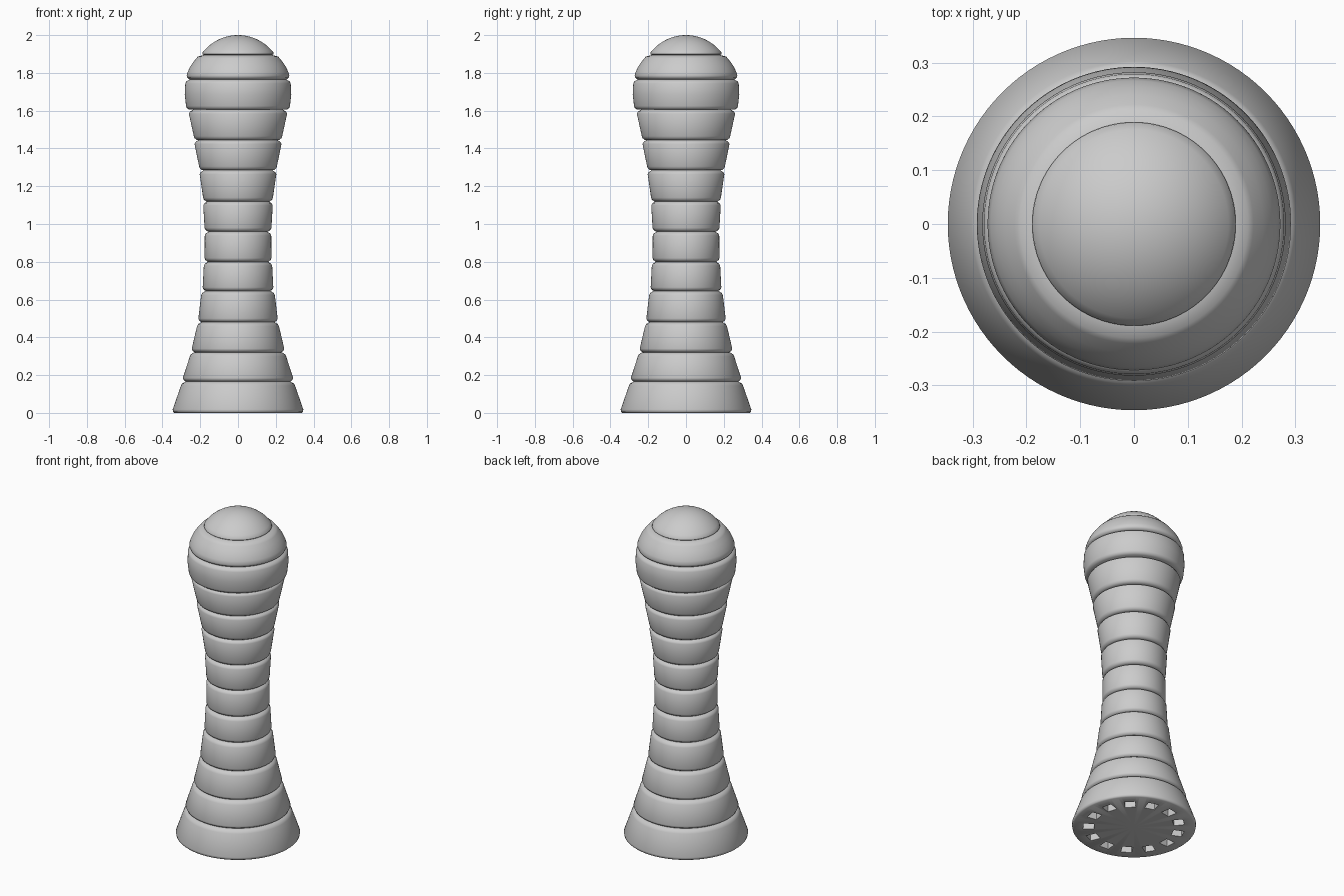
import bpy, bmesh, math
from mathutils import Matrix, Vector

cube = bpy.data.objects.get("Cube")
if cube:
    bpy.data.objects.remove(cube, do_unlink=True)

grey = bpy.data.materials.new("light_grey")
grey.use_nodes = True
grey.diffuse_color = (0.6, 0.6, 0.6, 1)
grey.node_tree.nodes["Principled BSDF"].inputs["Base Color"].default_value = (0.6, 0.6, 0.6, 1)


def add_object(name, bm):
    mesh = bpy.data.meshes.new(name)
    bmesh.ops.recalc_face_normals(bm, faces=bm.faces)
    bm.to_mesh(mesh)
    bm.free()
    mesh.materials.append(grey)
    obj = bpy.data.objects.new(name, mesh)
    bpy.context.collection.objects.link(obj)
    return obj


def smooth(obj):
    bpy.ops.object.select_all(action="DESELECT")
    obj.select_set(True)
    bpy.context.view_layer.objects.active = obj
    bpy.ops.object.shade_smooth_by_angle(angle=math.radians(45))


def lathe(name, profile, steps=104):
    """Revolve (radius, height) points into a closed solid."""
    bm = bmesh.new()
    points = [(0, profile[0][1])] + profile
    if profile[-1][0] > 0:
        points.append((0, profile[-1][1]))
    verts = [bm.verts.new((r, 0, z)) for r, z in points]
    edges = [bm.edges.new(pair) for pair in zip(verts, verts[1:])]
    bmesh.ops.spin(bm, geom=verts + edges, cent=(0, 0, 0), axis=(0, 0, 1),
                   angle=math.tau, steps=steps)
    bmesh.ops.remove_doubles(bm, verts=bm.verts, dist=1e-5)
    return add_object(name, bm)


def rounded_bottom(r, z):
    return [(r - 0.017, z), (r - 0.004, z + 0.009), (r, z + 0.02)]


def rounded_top(r, z):
    return [(r, z - 0.021), (r - 0.006, z - 0.01), (r - 0.022, z)]


# Flared foot with a ring of square sockets underneath
foot = lathe("base_ring", [(0.337, 0), (0.344, 0.006), (0.346, 0.018)] + rounded_top(0.302, 0.165))
bm = bmesh.new()
sockets = 13
for i in range(sockets):
    turn = Matrix.Rotation(math.radians(45) + math.tau * i / sockets, 4, "Z")
    place = Matrix.Translation(Vector((0.253, 0, 0.03)))
    size = Matrix.Diagonal((0.06, 0.06, 0.14, 1))
    bmesh.ops.create_cube(bm, size=1, matrix=turn @ place @ size)
cutter = add_object("socket_cutter", bm)
cutter.hide_render = True
cut = foot.modifiers.new("sockets", "BOOLEAN")
cut.object = cutter
cut.solver = "EXACT"
bpy.context.view_layer.objects.active = foot
bpy.ops.object.modifier_apply(modifier=cut.name)
bpy.data.objects.remove(cutter, do_unlink=True)
smooth(foot)

# Stacked body rings: boundary heights, then bottom and top radii
heights = [0.165, 0.32, 0.48, 0.645, 0.80, 0.96, 1.12, 1.285, 1.445, 1.605, 1.765]
radii = [(0.292, 0.255), (0.245, 0.217), (0.21, 0.195), (0.187, 0.181), (0.177, 0.176),
         (0.177, 0.184), (0.185, 0.203), (0.206, 0.23), (0.234, 0.26), (0.275, 0.279)]
for i, (low, high) in enumerate(radii):
    profile = rounded_bottom(low, heights[i])
    if i == len(radii) - 1:
        profile.append((0.282, 1.685))
    smooth(lathe(f"body_ring_{i + 1}", profile + rounded_top(high, heights[i + 1])))

# Rounded shoulder
smooth(lathe("shoulder", rounded_bottom(0.272, 1.765) + [
    (0.266, 1.805), (0.255, 1.83), (0.24, 1.853), (0.222, 1.876), (0.212, 1.887), (0.18, 1.895)]))

# Dome cap
ball, centre = 0.2375, 1.7625
start = math.asin(0.187 / ball)
cap = [(0.18, 1.893), (0.189, 1.9)]
cap += [(ball * math.sin(start * (1 - k / 12)), centre + ball * math.cos(start * (1 - k / 12)))
        for k in range(13)]
cap[-1] = (0, 2.0)
smooth(lathe("dome_cap", cap))
